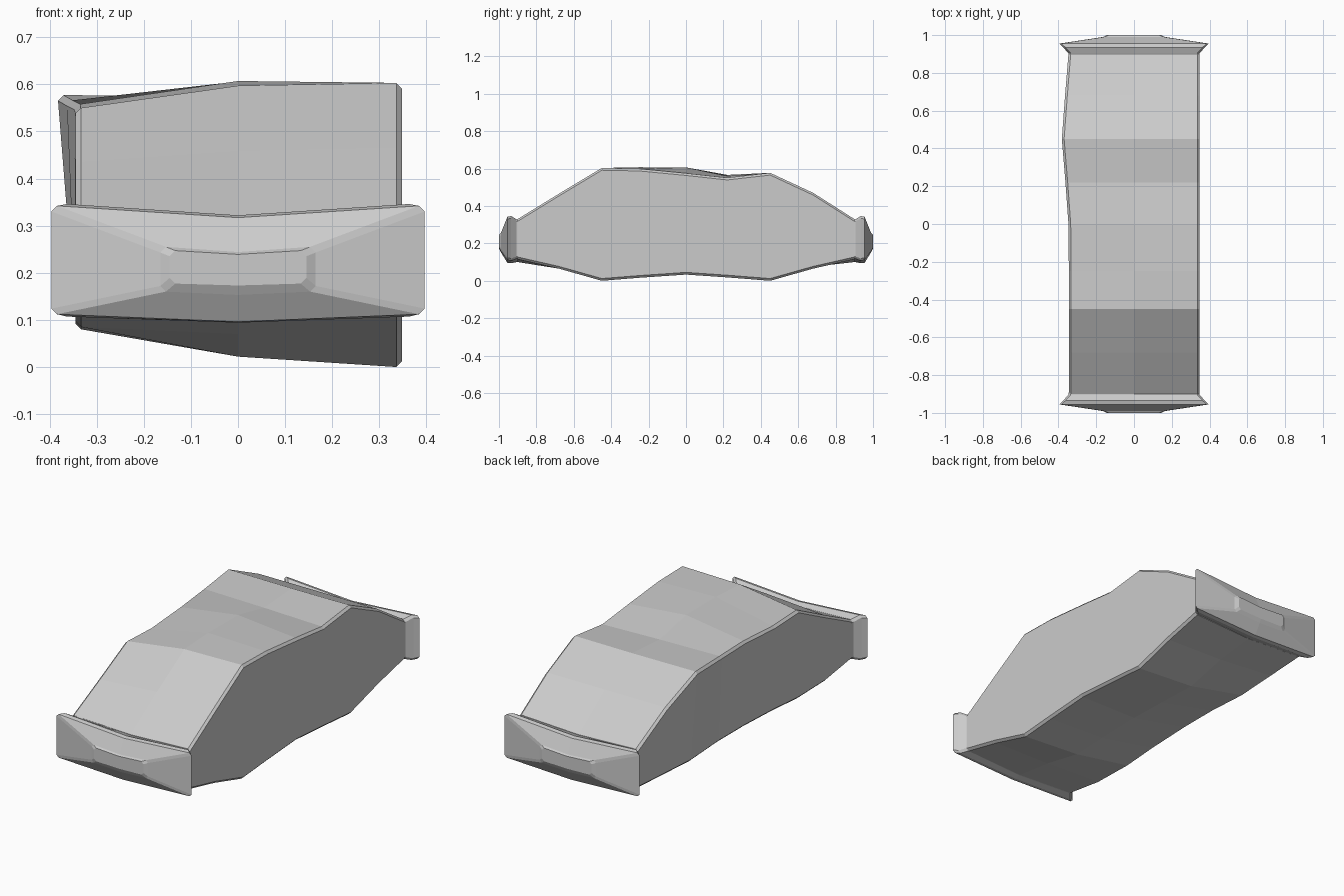
import bpy, bmesh

B = 0.012  # edge chamfer


def ring(y, xl_top, xl_bot, xr, tops, bottoms):
    """Chamfered six-sided section at y; tops and bottoms are left, middle, right heights."""
    tl, tm, tr = tops
    bl, bm_, br = bottoms
    pts = [(xr, tr - B), (xr - B, tr), (0, tm), (xl_top + B, tl), (xl_top, tl - B),
           (xl_bot, bl + B), (xl_bot + B, bl), (0, bm_), (xr - B, br), (xr, br + B)]
    return [(x, y, z) for x, z in pts]


def loft(name, rings):
    bm = bmesh.new()
    loops = [[bm.verts.new(p) for p in r] for r in rings]
    for a, b in zip(loops, loops[1:]):
        for i in range(len(a)):
            j = (i + 1) % len(a)
            bm.faces.new((a[i], a[j], b[j], b[i]))
    bm.faces.new(loops[0])
    bm.faces.new(loops[-1])
    bmesh.ops.recalc_face_normals(bm, faces=bm.faces)
    me = bpy.data.meshes.new(name)
    bm.to_mesh(me)
    bm.free()
    ob = bpy.data.objects.new(name, me)
    bpy.context.collection.objects.link(ob)
    return ob


# Warped main body: y, upper left x, top heights, bottom heights
stations = [
    (-0.90, -0.345, (.328, .315, .330), (.118, .100, .115)),
    (-0.68, -0.345, (.435, .458, .465), (.085, .070, .065)),
    (-0.45, -0.345, (.550, .597, .603), (.080, .022, .000)),
    (-0.25, -0.345, (.542, .607, .599), (.095, .030, .016)),
    (0.00, -0.347, (.558, .606, .575), (.105, .036, .033)),
    (0.22, -0.363, (.566, .560, .551), (.105, .030, .018)),
    (0.45, -0.382, (.577, .575, .577), (.092, .022, .000)),
    (0.68, -0.365, (.470, .470, .470), (.105, .075, .065)),
    (0.90, -0.347, (.328, .315, .330), (.118, .100, .115)),
]
loft("body", [ring(y, xl, -0.345, 0.348, t, b) for y, xl, t, b in stations])

# Flared end caps: |y|, half width, side top, middle top, side bottom, middle bottom
cap = [
    (0.88, .343, .325, .312, .120, .105),
    (0.905, .348, .328, .313, .118, .100),
    (0.935, .375, .346, .322, .107, .094),
    (0.955, .396, .342, .317, .112, .096),
    (0.990, .165, .255, .244, .160, .153),
    (1.000, .145, .247, .239, .177, .173),
]
for name, s in (("front_cap", -1), ("back_cap", 1)):
    loft(name, [ring(s * y, -w, -w, w, (t, tm, t), (b, bm_, b))
                for y, w, t, tm, b, bm_ in cap])
